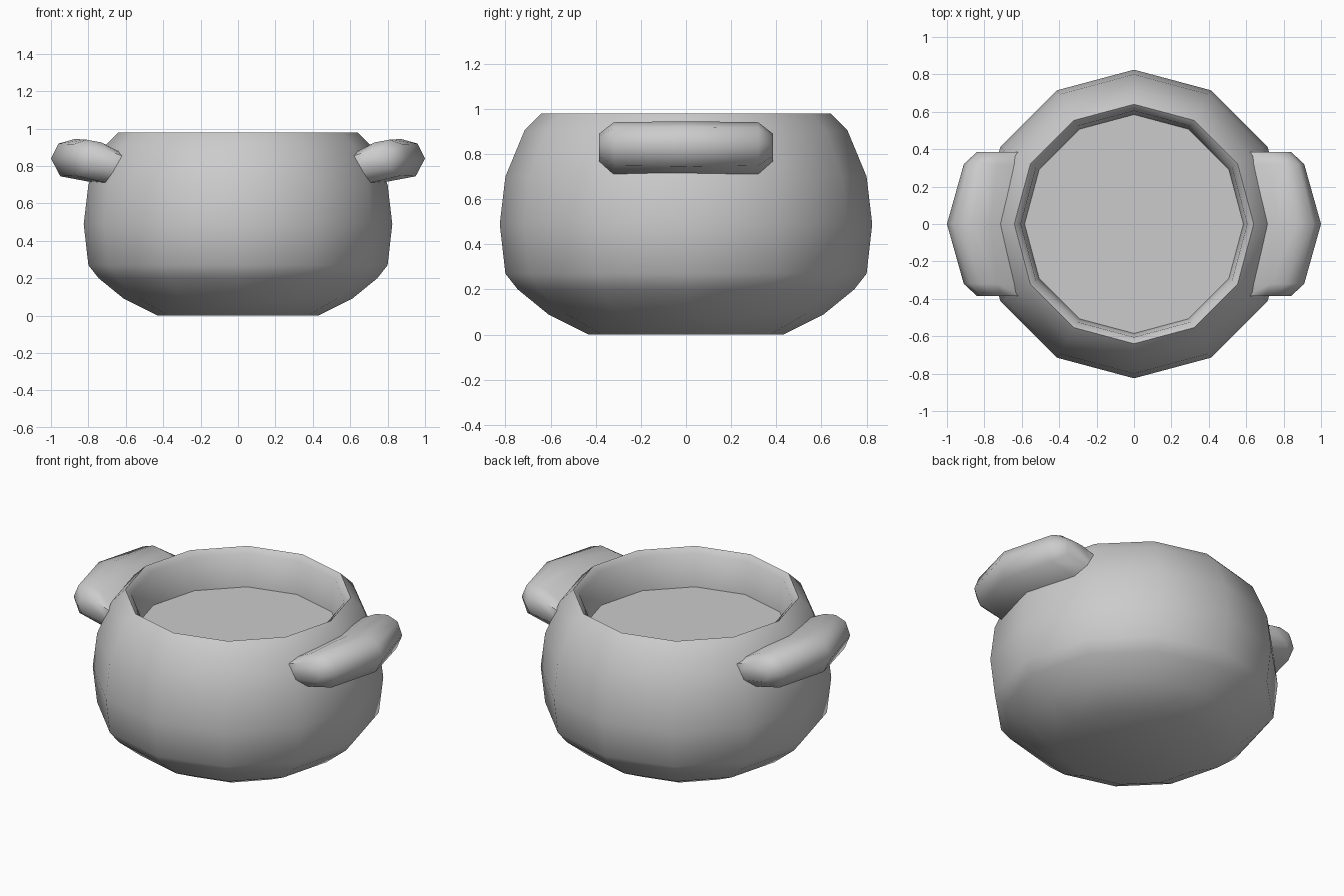
import bpy, bmesh, math

if "Cube" in bpy.data.objects:
    bpy.data.objects.remove(bpy.data.objects["Cube"])

SIDES = 12


def finish(name, bm, angle=50):
    bmesh.ops.recalc_face_normals(bm, faces=bm.faces[:])
    mesh = bpy.data.meshes.new(name)
    bm.to_mesh(mesh)
    bm.free()
    ob = bpy.data.objects.new(name, mesh)
    bpy.context.collection.objects.link(ob)
    bpy.ops.object.select_all(action='DESELECT')
    bpy.context.view_layer.objects.active = ob
    ob.select_set(True)
    bpy.ops.object.shade_smooth_by_angle(angle=math.radians(angle))
    return ob


def loft(bm, rings, cap_start=True, cap_end=True):
    loops = [[bm.verts.new(p) for p in r] for r in rings]
    n = len(loops[0])
    for a, b in zip(loops, loops[1:]):
        for i in range(n):
            j = (i + 1) % n
            bm.faces.new((a[i], a[j], b[j], b[i]))
    if cap_start:
        bm.faces.new(loops[0])
    if cap_end:
        bm.faces.new(loops[-1])


def circle(r, z):
    return [(r * math.cos(2 * math.pi * i / SIDES),
             r * math.sin(2 * math.pi * i / SIDES), z) for i in range(SIDES)]


# Pot: twelve-sided lathe with rolled rim and flat contents level inside
profile = [(0.43, 0.0), (0.61, 0.09), (0.745, 0.20), (0.80, 0.27),
           (0.825, 0.49), (0.80, 0.70), (0.715, 0.905), (0.64, 0.98),
           (0.605, 0.95), (0.585, 0.75)]
bm = bmesh.new()
loft(bm, [circle(r, z) for r, z in profile])
finish("pot_body", bm)

# Handle: lug cross-section swept along y, narrowing at both ends
section = [(0.60, 0.86), (0.77, 0.93), (0.87, 0.945), (0.96, 0.92),
           (1.00, 0.84), (0.95, 0.745), (0.71, 0.70), (0.60, 0.68)]
# y, x shift, height scale
stations = [(-0.385, -0.16, 0.50), (-0.32, -0.09, 0.96), (0.0, 0.0, 1.0),
            (0.32, -0.09, 0.96), (0.385, -0.16, 0.50)]
bm = bmesh.new()
loft(bm, [[(x + dx * (x - 0.6) / 0.4, y, 0.835 + (z - 0.835) * s)
           for x, z in section] for y, dx, s in stations])
handle = finish("side_handles", bm, 60)
mirror = handle.modifiers.new("Mirror", 'MIRROR')
mirror.use_axis = (True, False, False)
mirror.use_mirror_merge = False
